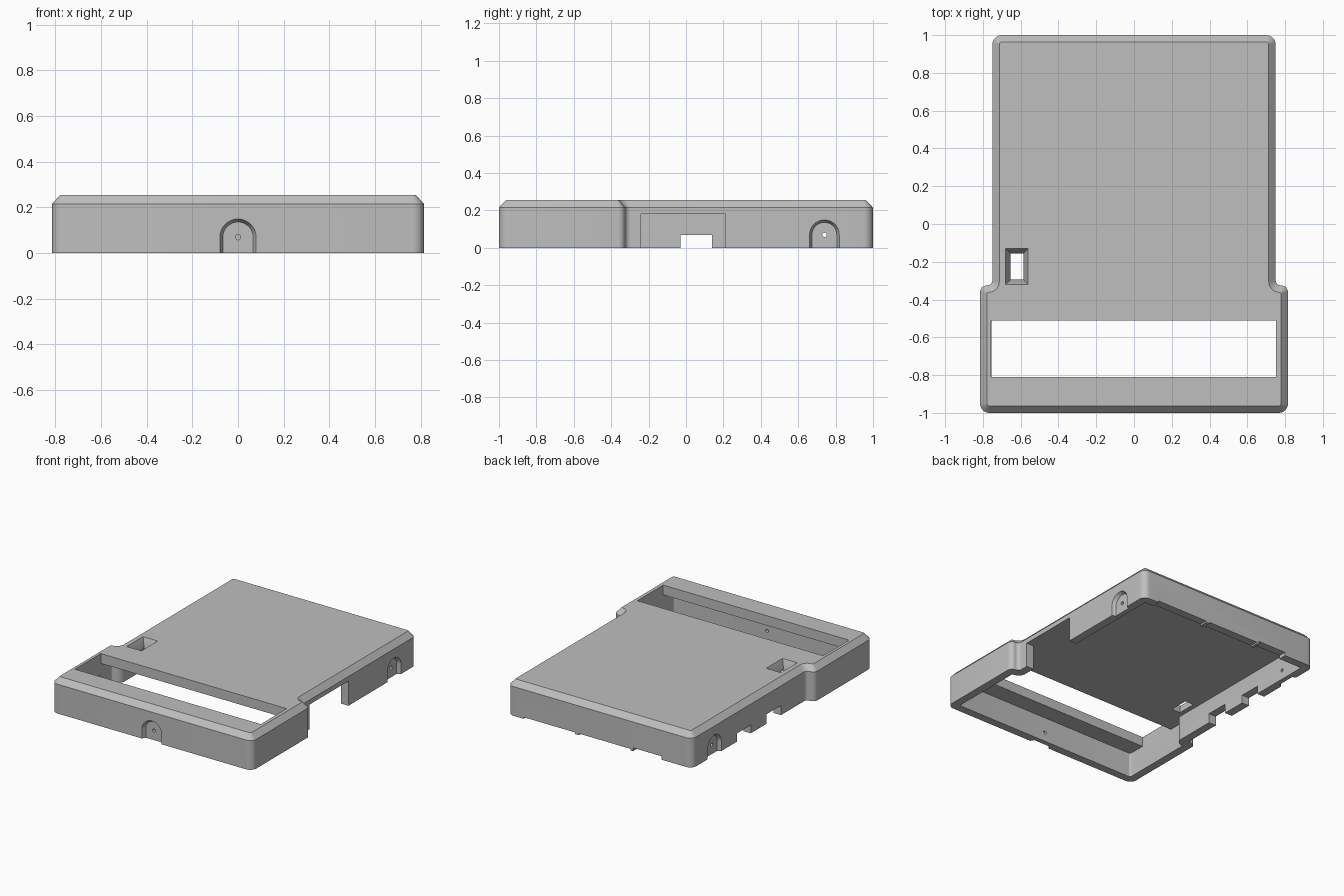
import bpy
import bmesh
import math
from mathutils import Vector

cube = bpy.data.objects.get("Cube")
if cube:
    bpy.data.objects.remove(cube, do_unlink=True)

grey = bpy.data.materials.new("plain grey")
grey.use_nodes = True
COLOUR = (0.52, 0.52, 0.52, 1)
grey.diffuse_color = COLOUR
grey.node_tree.nodes["Principled BSDF"].inputs["Base Color"].default_value = COLOUR


def loft(name, rings):
    """Closed solid through rings of equal point count."""
    bm = bmesh.new()
    loops = [[bm.verts.new(p) for p in ring] for ring in rings]
    for a, b in zip(loops, loops[1:]):
        for i in range(len(a)):
            j = (i + 1) % len(a)
            bm.faces.new((a[i], a[j], b[j], b[i]))
    bm.faces.new(loops[0][::-1])
    bm.faces.new(loops[-1])
    bmesh.ops.recalc_face_normals(bm, faces=bm.faces)
    mesh = bpy.data.meshes.new(name)
    bm.to_mesh(mesh)
    bm.free()
    mesh.materials.append(grey)
    obj = bpy.data.objects.new(name, mesh)
    bpy.context.collection.objects.link(obj)
    return obj


def outline(inset, steps=8):
    """Stepped case outline with rounded corners, moved inward by inset."""
    wide, narrow = 0.815 - inset, 0.75 - inset
    front, step, back = -1 + inset, -0.325 - inset, 1 - inset
    shoulder = max(0.036 - inset, 0.006)
    corner = max(0.05 - inset, 0.012)
    half = [(wide, front, corner), (wide, step, shoulder),
            (narrow, step, 0.064 - shoulder), (narrow, back, corner)]
    pts = half + [(-x, y, r) for x, y, r in reversed(half)]
    loop = []
    for i, (x, y, r) in enumerate(pts):
        p = Vector((x, y))
        to_prev = (Vector(pts[i - 1][:2]) - p).normalized()
        to_next = (Vector(pts[(i + 1) % len(pts)][:2]) - p).normalized()
        centre = p + r * (to_prev + to_next)
        for k in range(steps + 1):
            t = math.pi / 2 * k / steps
            loop.append(centre - r * (to_next * math.cos(t) + to_prev * math.sin(t)))
    return loop


def level(loop, z):
    return [(p[0], p[1], z) for p in loop]


def rect(x0, x1, y0, y1):
    return [(x0, y0), (x1, y0), (x1, y1), (x0, y1)]


def cut(obj, cutter):
    cutter.hide_render = True
    mod = obj.modifiers.new("cut", "BOOLEAN")
    mod.operation, mod.solver, mod.object = "DIFFERENCE", "EXACT", cutter
    bpy.context.view_layer.objects.active = obj
    bpy.ops.object.modifier_apply(modifier=mod.name)
    bpy.data.objects.remove(cutter, do_unlink=True)


def box_cut(obj, x0, x1, y0, y1, z0, z1):
    r = rect(x0, x1, y0, y1)
    cut(obj, loft("box_cutter", [level(r, z0), level(r, z1)]))


def on_wall(points, depth, origin, along, inward):
    """Place (side, height) points on a wall, pushed in by depth."""
    return [tuple(origin + along * s + inward * depth + Vector((0, 0, h)))
            for s, h in points]


def arch(radius):
    curve = [(radius * math.cos(math.pi * k / 20), 0.07 + radius * math.sin(math.pi * k / 20))
             for k in range(21)]
    return [(radius, -0.05)] + curve + [(-radius, -0.05)]


def circle(radius):
    return [(radius * math.cos(math.tau * k / 16), 0.07 + radius * math.sin(math.tau * k / 16))
            for k in range(16)]


# Outer body with chamfered top edge, hollowed from below
case = loft("case_lid", [level(outline(0), 0), level(outline(0), 0.215),
                         level(outline(0.037), 0.255)])
cut(case, loft("hollow_cutter", [level(outline(0.06), -0.1), level(outline(0.06), 0.183)]))

# Wide display slot and tapered button opening in the top
box_cut(case, -0.757, 0.752, -0.81, -0.51, 0.1, 0.4)
cut(case, loft("button_cutter", [level(rect(-0.655, -0.585, -0.295, -0.155), 0.1),
                                 level(rect(-0.655, -0.585, -0.295, -0.155), 0.2),
                                 level(rect(-0.68, -0.56, -0.32, -0.13), 0.256)]))

# Large side opening and smaller connector notches
box_cut(case, 0.6, 0.9, -0.24, 0.21, -0.1, 0.181)
for y0, y1, top in ((-0.03, 0.14, 0.07), (0.32, 0.48, 0.06)):
    box_cut(case, -0.9, -0.6, y0, y1, -0.1, top)

# Shallow clearances under the back wall
for x0, x1, top in ((0.2, 0.62, 0.012), (-0.25, 0.17, 0.012), (-0.5, -0.27, 0.025)):
    box_cut(case, x0, x1, 0.9, 1.1, -0.1, top)

# Arched screw recesses with pin holes on the front and both sides
X, Y = Vector((1, 0, 0)), Vector((0, 1, 0))
for origin, along, inward in ((-Y, X, Y), (0.75 * X + 0.74 * Y, Y, -X),
                              (-0.75 * X + 0.74 * Y, Y, X)):
    cut(case, loft("arch_cutter", [on_wall(arch(r), d, origin, along, inward)
                                   for r, d in ((0.08, -0.001), (0.066, 0.025))]))
    cut(case, loft("pin_cutter", [on_wall(circle(0.012), d, origin, along, inward)
                                  for d in (-0.05, 0.1)]))

# Smooth the rounded corners, keep hard edges crisp
bpy.ops.object.select_all(action="DESELECT")
case.select_set(True)
bpy.context.view_layer.objects.active = case
bpy.ops.object.shade_smooth_by_angle(angle=math.radians(30))
